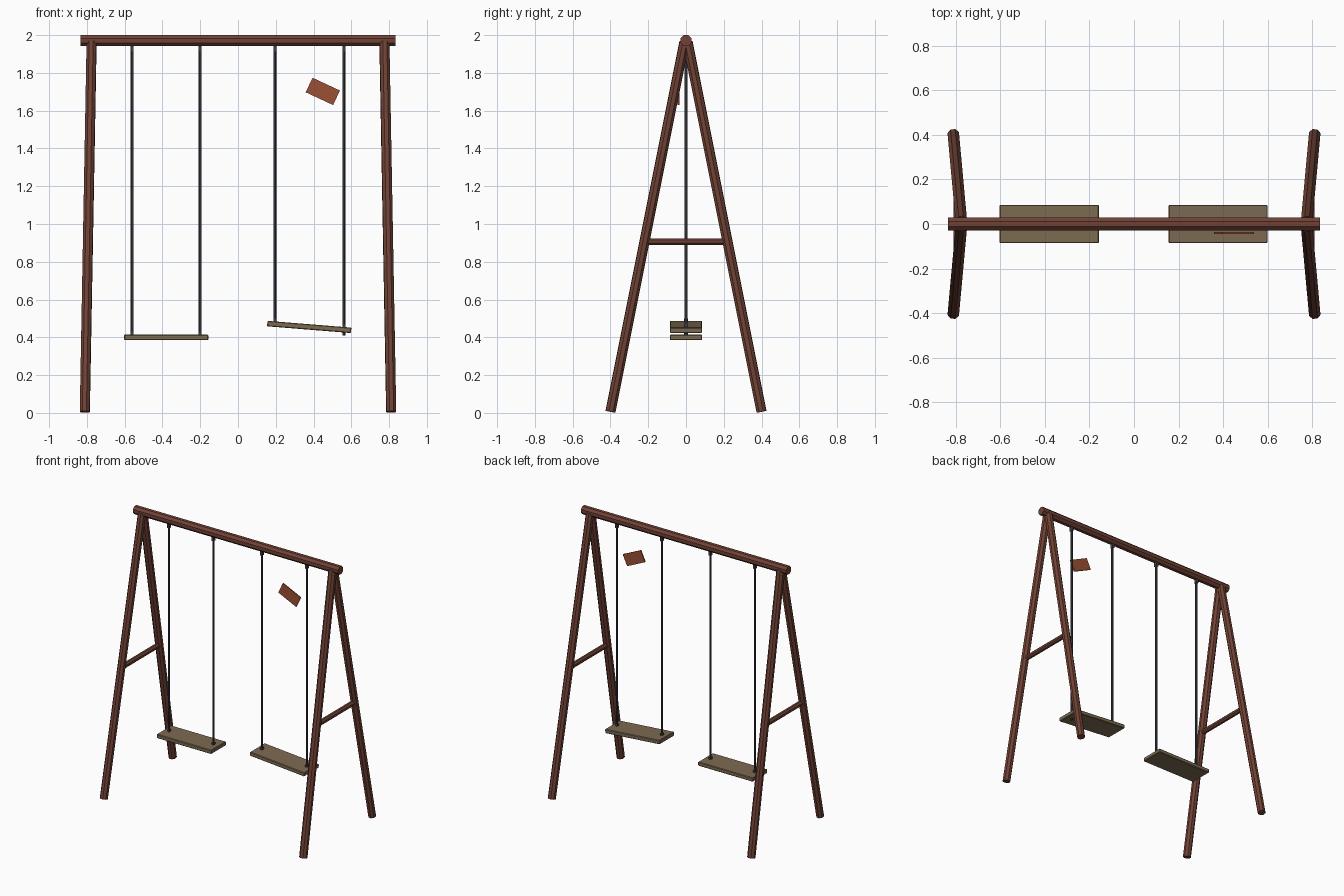
import bpy
from math import radians, pi
from mathutils import Vector, Matrix

cube = bpy.data.objects.get("Cube")
if cube:
    bpy.data.objects.remove(cube, do_unlink=True)


def material(name, rgb):
    mat = bpy.data.materials.new(name)
    mat.use_nodes = True
    mat.diffuse_color = (*rgb, 1)
    mat.node_tree.nodes["Principled BSDF"].inputs["Base Color"].default_value = (*rgb, 1)
    return mat


timber = material("red brown timber", (0.165, 0.055, 0.036))
plank = material("weathered plank", (0.205, 0.147, 0.085))
metal = material("dark metal", (0.05, 0.053, 0.062))
rust = material("orange plate", (0.33, 0.08, 0.035))


def pole(name, start, end, radius, sides, mat):
    """Flat-sided pole between two points, with a flat side facing up."""
    a, b = Vector(start), Vector(end)
    bpy.ops.mesh.primitive_cylinder_add(vertices=sides, radius=radius, depth=(b - a).length)
    obj = bpy.context.object
    obj.name = name
    turn = Matrix.Rotation(pi / sides, 4, "Z")
    aim = (b - a).to_track_quat("Z", "Y").to_matrix().to_4x4()
    obj.matrix_world = Matrix.Translation((a + b) / 2) @ aim @ turn
    obj.data.materials.append(mat)
    return obj


def box(name, center, size, mat, tilt=0, bevel=0):
    bpy.ops.mesh.primitive_cube_add(size=1, location=center, rotation=(0, radians(tilt), 0))
    obj = bpy.context.object
    obj.name = name
    obj.scale = size
    bpy.ops.object.transform_apply(location=False, rotation=False, scale=True)
    obj.data.materials.append(mat)
    if bevel:
        mod = obj.modifiers.new("soft edges", "BEVEL")
        mod.width, mod.segments = bevel, 1
    return obj


# Top beam
pole("top_beam", (-0.835, 0, 1.971), (0.835, 0, 1.971), 0.0312, 8, timber)

# Splayed A-frames with cross braces
for side, sx in (("left", 1), ("right", -1)):
    for end, sy in (("front", -1), ("back", 1)):
        pole(f"{side}_{end}_leg", (sx * 0.811, sy * 0.4, 0.006),
             (sx * 0.775, sy * 0.008, 1.965), 0.028, 8, timber)
    pole(f"{side}_brace", (sx * 0.793, -0.215, 0.907), (sx * 0.793, 0.215, 0.907), 0.019, 8, timber)

# Seats, one level and one hanging askew
box("right_seat", (-0.38, 0, 0.4), (0.446, 0.172, 0.029), plank, bevel=0.004)
box("left_seat", (0.377, 0, 0.455), (0.446, 0.172, 0.029), plank, tilt=4.6, bevel=0.004)

# Hanging rods with a bracket at the beam and a fitting at the seat
for name, x, low, seat_z in (("right_outer", -0.56, 0.4, 0.4), ("right_inner", -0.2, 0.4, 0.4),
                             ("left_inner", 0.195, 0.46, 0.47), ("left_outer", 0.56, 0.41, 0.44)):
    pole(f"{name}_rod", (x, 0, low), (x, 0, 1.95), 0.008, 6, metal)
    box(f"{name}_bracket", (x, 0, 1.93), (0.016, 0.024, 0.036), metal)
    box(f"{name}_fitting", (x, 0, seat_z + 0.018), (0.016, 0.02, 0.024), metal)

# Loose tilted plate hanging below the beam
box("tilted_plate", (0.449, -0.04, 1.702), (0.16, 0.009, 0.085), rust, tilt=25)
